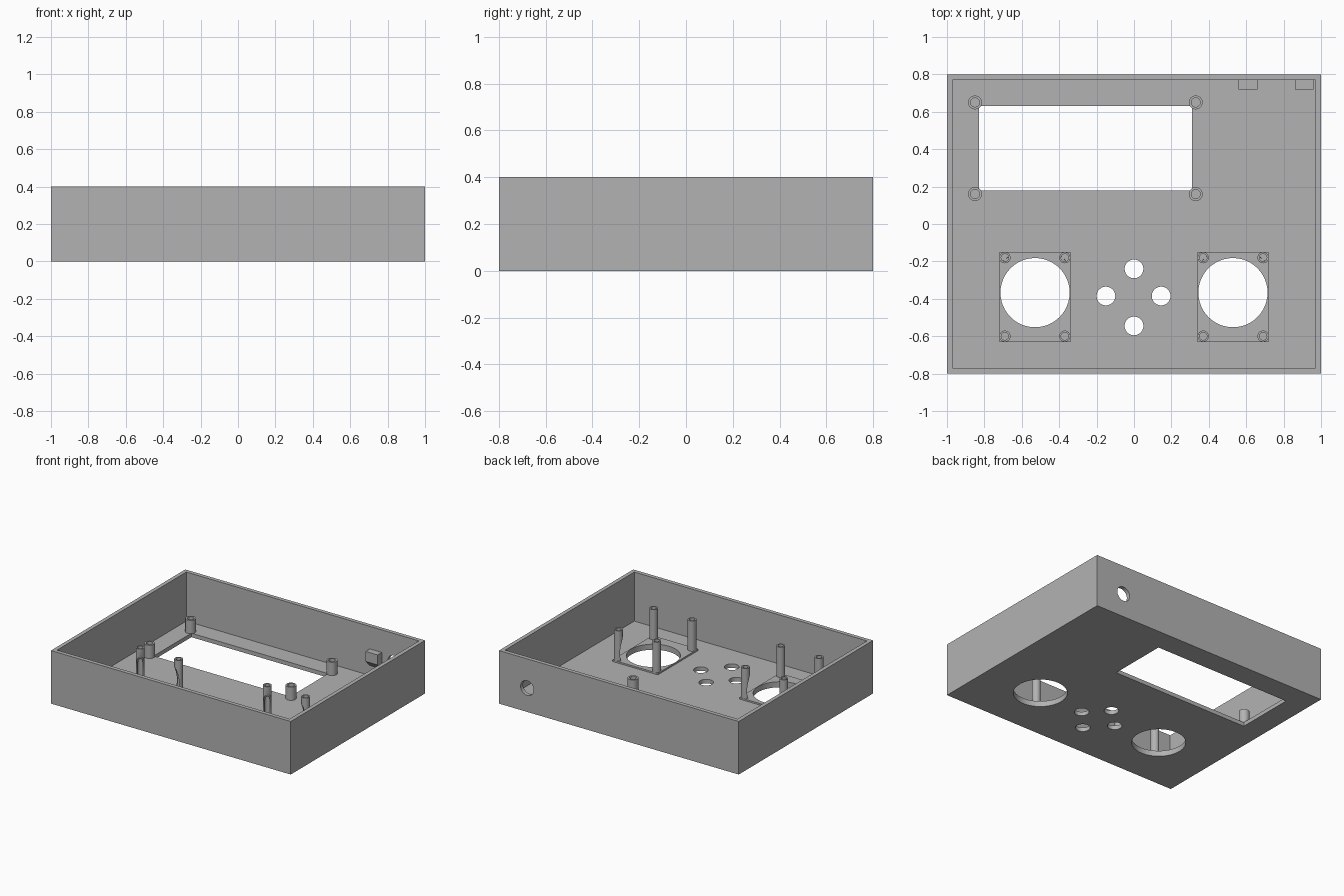
import bpy, bmesh
from mathutils import Matrix, Vector

cube = bpy.data.objects.get("Cube")
if cube:
    bpy.data.objects.remove(cube, do_unlink=True)

grey = bpy.data.materials.new("grey_plastic")
grey.use_nodes = True
colour = (0.45, 0.45, 0.45, 1)
grey.diffuse_color = colour
grey.node_tree.nodes["Principled BSDF"].inputs["Base Color"].default_value = colour

FLOOR = 0.03
WALL = 0.03
HEIGHT = 0.4
PAD_TOP = FLOOR + 0.012


def finish(name, bm):
    mesh = bpy.data.meshes.new(name)
    bmesh.ops.recalc_face_normals(bm, faces=bm.faces)
    bm.to_mesh(mesh)
    bm.free()
    mesh.materials.append(grey)
    obj = bpy.data.objects.new(name, mesh)
    bpy.context.collection.objects.link(obj)
    return obj


def box(name, low, high):
    low, high = Vector(low), Vector(high)
    bm = bmesh.new()
    place = Matrix.Translation((low + high) / 2) @ Matrix.Diagonal((*(high - low), 1))
    bmesh.ops.create_cube(bm, size=1, matrix=place)
    return finish(name, bm)


def cylinder(name, x, y, bottom, top, radius, sides=48):
    bm = bmesh.new()
    bmesh.ops.create_cone(bm, cap_ends=True, segments=sides, radius1=radius, radius2=radius,
                          depth=top - bottom, matrix=Matrix.Translation((x, y, (bottom + top) / 2)))
    return finish(name, bm)


def ball(name, centre, radius):
    bm = bmesh.new()
    bmesh.ops.create_uvsphere(bm, u_segments=48, v_segments=32, radius=radius,
                              matrix=Matrix.Translation(centre))
    return finish(name, bm)


def cut(obj, cutters):
    for cutter in cutters:
        mod = obj.modifiers.new("cut", "BOOLEAN")
        mod.operation = "DIFFERENCE"
        mod.solver = "EXACT"
        mod.object = cutter
        bpy.context.view_layer.objects.active = obj
        bpy.ops.object.modifier_apply(modifier=mod.name)
        bpy.data.objects.remove(cutter, do_unlink=True)


def smooth(obj):
    bpy.ops.object.select_all(action="DESELECT")
    obj.select_set(True)
    bpy.context.view_layer.objects.active = obj
    bpy.ops.object.shade_smooth_by_angle(angle=0.6)


def post(name, x, y, bottom, top, radius, bore):
    obj = cylinder(name, x, y, bottom, top, radius, 32)
    cut(obj, [cylinder("bore_cutter", x, y, FLOOR + 0.015, top + 0.1, bore, 32)])
    return obj


# Open tray with display window, button holes and cable hole
tray = box("tray", (-1, -0.8, 0), (1, 0.8, HEIGHT))
cable = cylinder("cable_cutter", 0, 0, -0.1, 0.1, 0.055)
cable.data.transform(Matrix.Translation((0.765, 0.785, 0.18)) @ Matrix.Rotation(1.5707963, 4, "X"))
cutters = [
    box("cavity_cutter", (-1 + WALL, -0.8 + WALL, FLOOR), (1 - WALL, 0.8 - WALL, 1)),
    box("window_cutter", (-0.83, 0.18, -1), (0.31, 0.63, 0.1)),
    cable,
]
for x, y in ((0, -0.24), (0, -0.545), (-0.15, -0.385), (0.145, -0.385)):
    cutters.append(cylinder("button_cutter", x, y, -0.1, 0.1, 0.05))
for side in (-1, 1):
    cutters.append(cylinder("stick_cutter", side * 0.529, -0.367, -0.1, 0.1, 0.185))
cut(tray, cutters)
smooth(tray)

# Hollow posts around the display window
for x in (-0.85, 0.33):
    for y in (0.16, 0.65):
        smooth(post("display_post", x, y, FLOOR, 0.13, 0.037, 0.024))

# Stick mounts: thin pad with round opening and four tall posts
for side in (-1, 1):
    cx = side * 0.53
    pad = box("stick_pad", (cx - 0.19, -0.63, FLOOR), (cx + 0.19, -0.15, PAD_TOP))
    cut(pad, [cylinder("pad_cutter", side * 0.529, -0.367, -0.1, 0.1, 0.185)])
    smooth(pad)
    for dx in (-0.16, 0.16):
        for y in (-0.6, -0.18):
            stand = post("stick_post", cx + dx, y, FLOOR, 0.27, 0.03, 0.02)
            if y > -0.3:
                cut(stand, [ball("clearance_cutter", (cx, -0.367, 0.1), 0.245)])
            smooth(stand)

# Wedge-bottomed brackets either side of the cable hole
for x in (0.56, 0.86):
    bm = bmesh.new()
    profile = ((0.775, 0.23), (0.72, 0.23), (0.72, 0.155), (0.775, 0.1))
    face = bm.faces.new([bm.verts.new((x, y, z)) for y, z in profile])
    extruded = bmesh.ops.extrude_face_region(bm, geom=[face])["geom"]
    moved = [v for v in extruded if isinstance(v, bmesh.types.BMVert)]
    bmesh.ops.translate(bm, verts=moved, vec=(0.1, 0, 0))
    finish("cable_bracket", bm)
